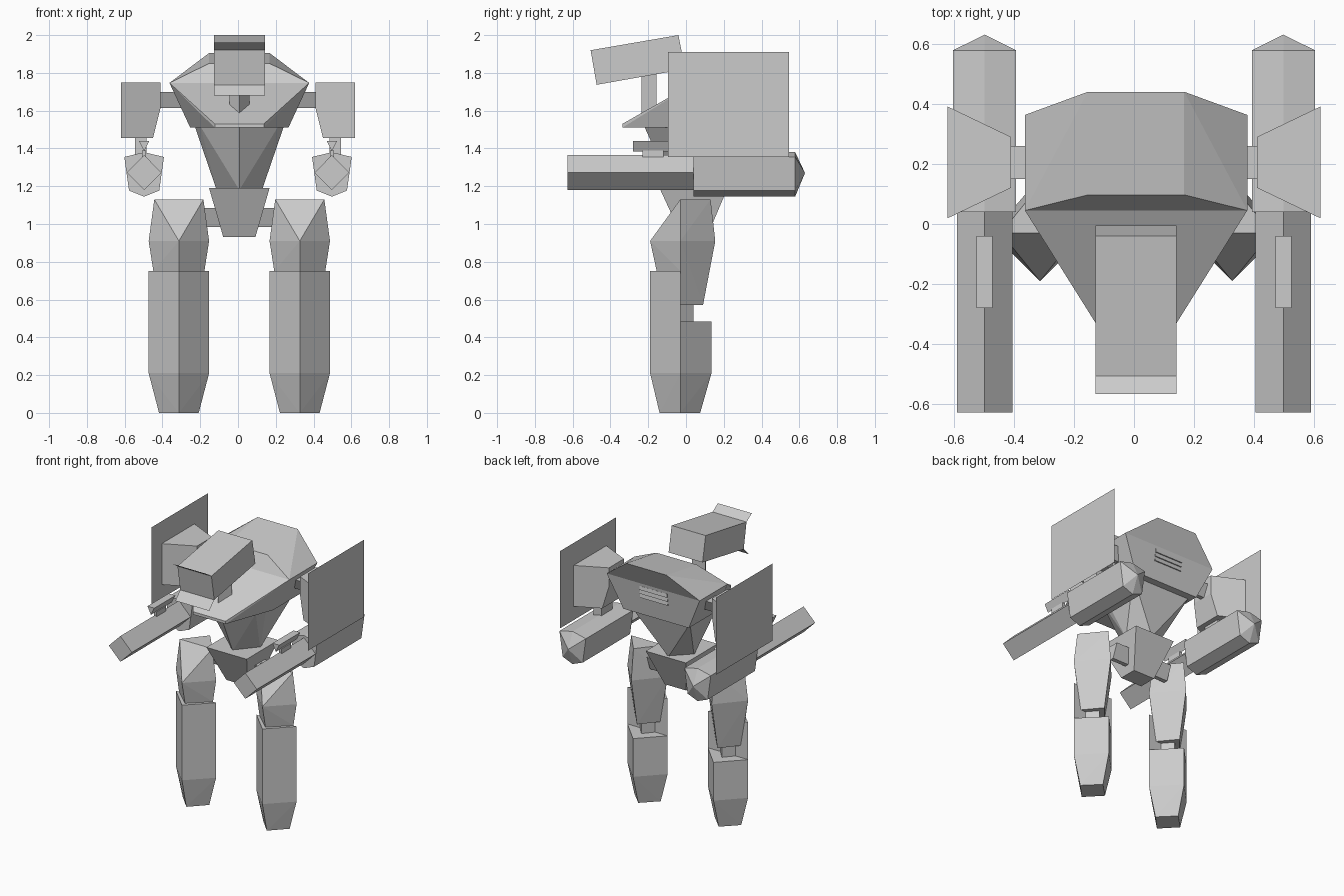
import bpy, bmesh

cube = bpy.data.objects.get("Cube")
if cube:
    bpy.data.objects.remove(cube, do_unlink=True)

# Single flat grey
grey = bpy.data.materials.new("plain_grey")
grey.use_nodes = True
tone = (0.6, 0.6, 0.6, 1)
grey.diffuse_color = tone
grey.node_tree.nodes["Principled BSDF"].inputs["Base Color"].default_value = tone

# Body, head and legs sit slightly left of the arms' middle
body = 0.007


def finish(name, bm, shift):
    mesh = bpy.data.meshes.new(name)
    bm.to_mesh(mesh)
    bm.free()
    mesh.materials.append(grey)
    part = bpy.data.objects.new(name, mesh)
    part.location.x = shift
    bpy.context.collection.objects.link(part)


def hull(name, points, shift=0.0, muzzle=False):
    """Faceted solid wrapped around the points; muzzle adds nested rims in front."""
    bm = bmesh.new()
    for point in points:
        bm.verts.new(point)
    bmesh.ops.remove_doubles(bm, verts=bm.verts[:], dist=0.0005)
    bmesh.ops.convex_hull(bm, input=bm.verts[:])
    loose = [vert for vert in bm.verts if not vert.link_faces]
    bmesh.ops.delete(bm, geom=loose, context='VERTS')
    bmesh.ops.dissolve_limit(bm, angle_limit=0.01, verts=bm.verts[:], edges=bm.edges[:])
    bmesh.ops.recalc_face_normals(bm, faces=bm.faces[:])
    if muzzle:
        front = min(bm.faces, key=lambda face: face.calc_center_median().y)
        for rim in (0.023, 0.011):
            bmesh.ops.inset_individual(bm, faces=[front], thickness=rim)
    finish(name, bm, shift)


def panel(name, corners, shift=0.0):
    """Single flat sheet."""
    bm = bmesh.new()
    bm.faces.new([bm.verts.new(corner) for corner in corners])
    finish(name, bm, shift)


def flipped(points):
    return [(-x, y, z) for x, y, z in points]


def centred(name, points):
    """Body part symmetric about its middle plane, from its left half."""
    hull(name, points + flipped(points), body)


def pair(name, points, make=hull, **options):
    """Matching left and right parts."""
    make("left_" + name, points, **options)
    make("right_" + name, flipped(points), **options)


def box(x_span, y_span, z_span):
    return [(x, y, z) for x in x_span for y in y_span for z in z_span]


def around(middle, width):
    return (middle - width, middle + width)


def wedge(middle, base, rows):
    """Triangular rings with one ridge, given as half width, ridge, height."""
    points = []
    for width, ridge, z in rows:
        points += [(x, base, z) for x in around(middle, width)]
        points.append((middle, ridge, z))
    return points


# Legs: wedge armour in front, wedge limbs behind
leg = 0.32
seam = -0.03


def leg_part(name, rows, extra=()):
    pair(name, wedge(leg, seam, rows) + list(extra), shift=body)


leg_part("shin_plate", [(.105, -.14, 0), (.16, -.19, .21), (.16, -.19, .75)])
leg_part("calf", [(.105, .075, 0), (.16, .135, .21), (.16, .135, .485)])
leg_part("knee_joint", [(.06, .04, .45), (.06, .04, .6)])
leg_part("thigh_plate", [(.135, -.155, .75), (.16, -.19, .91)],
         [(x, seam, 1.13) for x in around(leg, .13)])
leg_part("thigh", [(.1, .09, .57), (.16, .155, .91), (.13, .13, 1.13)])

# Pelvis and keel-shaped hip joints
centred("pelvis", [(.085, -.02, .93), (.085, .11, .93), (.16, -.14, 1.19), (.16, .22, 1.19)])
pair("hip_joint", box((.1, .23), (0, .11), (1.085,)) + box((.1, .23), (.04, .07), (.985,)),
     shift=body)

# Waist tapering to a diamond foot
centred("waist", [
    (.235, .28, 1.515), (.235, -.03, 1.515), (.205, -.1, 1.515), (0, -.22, 1.515),
    (.12, .07, 1.18), (0, .19, 1.18), (0, -.07, 1.18)])

# Chest: sloping hood below, raised roof above
brow = (.37, .045, 1.747)
rear = (.37, .363, 1.747)
centred("chest", [
    brow, rear, (.13, -.337, 1.53), (.13, -.337, 1.51),
    (.265, .02, 1.535), (.26, .02, 1.51), (.26, .33, 1.51)])
centred("chest_roof", [brow, rear, (.16, .097, 1.85), (.16, .44, 1.905)])

# Back vents: louvres lying on the sloping back
for louvre in range(3):
    low = 1.64 + louvre * 0.03
    points = []
    for z, depth in ((low, 0.008), (low + 0.026, 0.001)):
        surface = rear[1] - 0.14 * (rear[2] - z)
        points += [(.11, surface + offset, z) for offset in (-0.01, depth)]
    centred("back_vent", points)

# Neck, tilted head box and open face flaps
hull("neck", wedge(0, -.155, [(.053, -.235, 1.55), (.053, -.235, 1.82)]), body)
side = 0.135
centred("head", [(side, -.505, 1.92), (side, -.04, 2),
                 (side, -.005, 1.82), (side, -.473, 1.737)])


def flap(name, hinge, tip):
    near, far = [[(x, *edge) for x in (-side, side)] for edge in (hinge, tip)]
    panel(name, near + far[::-1], body)


flap("upper_face_flap", (-.505, 1.92), (-.565, 1.96))
flap("lower_face_flap", (-.473, 1.737), (-.53, 1.68))

# Shoulders: blocks that flare outward, with flat shields
pair("shoulder_joint", box((.28, .43), (.15, .26), (1.7,)) + box((.28, .43), (.19, .22), (1.615,)))
outline = [(.62, 1.455), (.62, 1.75), (.41, 1.75), (.41, 1.615), (.445, 1.545), (.45, 1.455)]
pair("shoulder_block", [(x, y, z) for x, z in outline
                        for y in around(.205, .085 + (x - .41) * .48)])
low, high = [[(.622, y, z) for y in (-.095, .545)] for z in (1.355, 1.91)]
pair("shield", low + high[::-1], make=panel)

# Forearms: elbow, six-sided housing with pointed rear, diamond barrel
arm = 0.497
pair("elbow", box(around(.515, .03), (.14, .27), (1.33, 1.47)))
section = [(0, 1.38), (.105, 1.355), (.08, 1.177), (0, 1.145)]
pair("forearm", [(x, y, z) for offset, z in section
                 for x in around(arm, offset) for y in (.04, .578)] + [(arm, .63, 1.27)])
diamond = [(0, 1.365), (.092, 1.272), (0, 1.18)]
pair("barrel", [(x, y, z) for offset, z in diamond
                for x in around(arm, offset) for y in (-.627, .05)], muzzle=True)

# Sights above the barrels
pair("sight_mount", box(around(arm, .01), (-.23, -.12), (1.34, 1.39)))
pair("sight", [(x, y, z) for offset, z in ((.027, 1.44), (0, 1.385))
               for x in around(arm, offset) for y in (-.28, -.04)])
